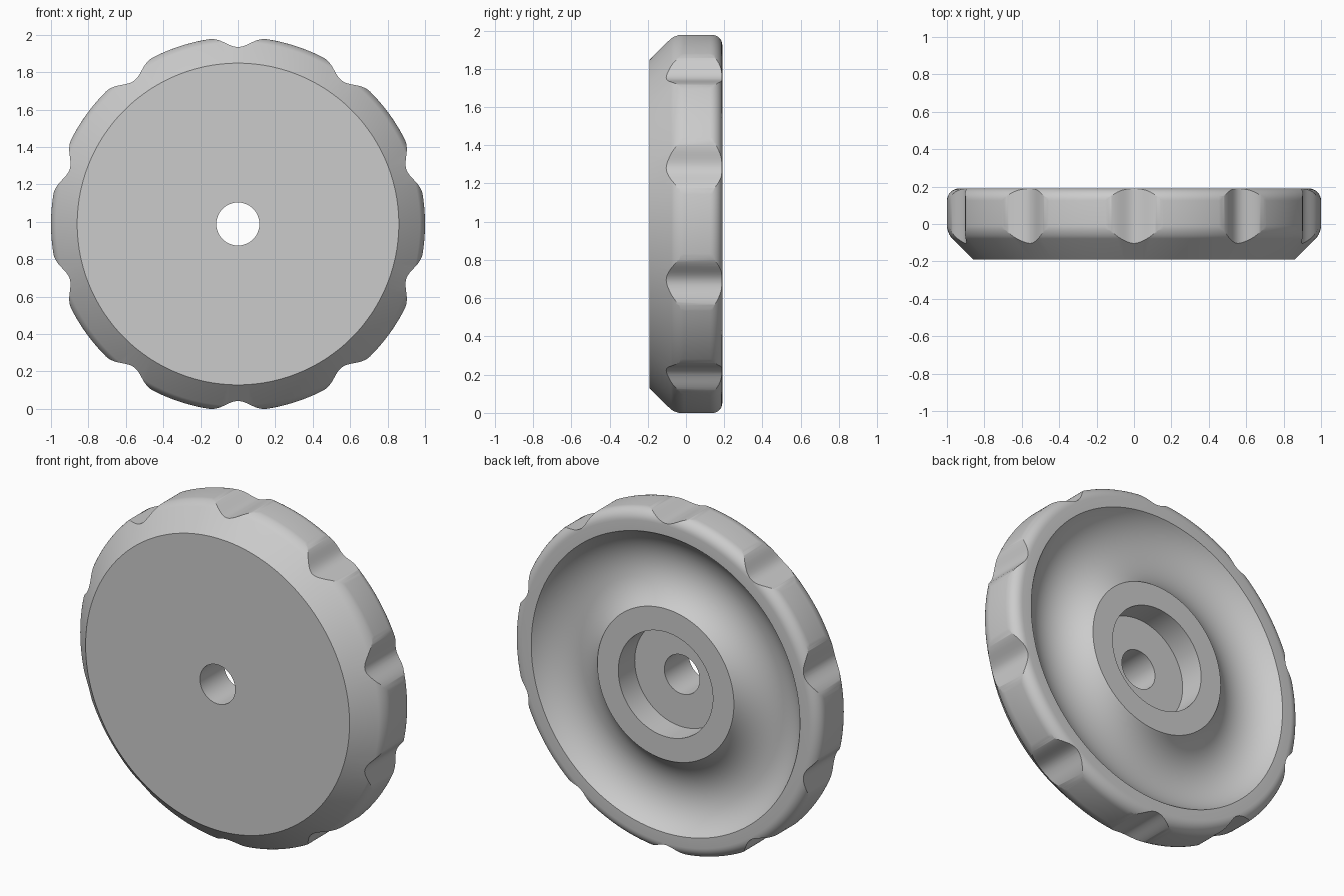
import bpy, bmesh, math
from mathutils import Vector

CENTRE_Z = 0.988
LOBES = 10
SEGMENTS = 200

if "Cube" in bpy.data.objects:
    bpy.data.objects.remove(bpy.data.objects["Cube"])

grey = bpy.data.materials.new("plain_grey")
grey.use_nodes = True
grey.diffuse_color = (0.6, 0.6, 0.6, 1)
grey.node_tree.nodes["Principled BSDF"].inputs["Base Color"].default_value = (0.6, 0.6, 0.6, 1)


def fillet(start, corner, end, n=8):
    """Rounded corner as a cubic curve."""
    a, c, d = Vector(start), Vector(corner), Vector(end)
    p, q = a.lerp(c, 0.55), d.lerp(c, 0.55)
    steps = (i / n for i in range(n + 1))
    return [a * (1 - t) ** 3 + p * 3 * t * (1 - t) ** 2 + q * 3 * t * t * (1 - t) + d * t ** 3
            for t in steps]


def hollow(outer, inner, y, depth, n=28):
    """Circular arc sunk below y, from the outer radius to the inner one."""
    half = (outer - inner) / 2
    radius = (half ** 2 + depth ** 2) / (2 * depth)
    reach = math.asin(half / radius)
    angles = (reach - 2 * reach * i / n for i in range(n + 1))
    return [((outer + inner) / 2 + radius * math.sin(a),
             y - depth + radius * (1 - math.cos(a))) for a in angles]


def make_object(name, bm):
    bmesh.ops.recalc_face_normals(bm, faces=bm.faces)
    mesh = bpy.data.meshes.new(name)
    bm.to_mesh(mesh)
    bm.free()
    mesh.materials.append(grey)
    ob = bpy.data.objects.new(name, mesh)
    ob.location.z = CENTRE_Z
    bpy.context.collection.objects.link(ob)
    return ob


def lathe(name, profile):
    """Revolve a closed (radius, y) profile about the y axis."""
    bm = bmesh.new()
    rings = []
    for i in range(SEGMENTS):
        a = math.tau * i / SEGMENTS
        rings.append([bm.verts.new((r * math.cos(a), y, r * math.sin(a))) for r, y in profile])
    for i, ring in enumerate(rings):
        after = rings[(i + 1) % SEGMENTS]
        for j in range(len(profile)):
            k = (j + 1) % len(profile)
            bm.faces.new((ring[j], ring[k], after[k], after[j]))
    return make_object(name, bm)


def scalloped_radius(a):
    """Full radius on the lobes, a soft finger notch with wide shoulders between them."""
    pitch = math.tau / LOBES
    d = abs((a - math.pi / 2 + pitch / 2) % pitch - pitch / 2)
    dip = (0.5 + 0.5 * math.cos(math.pi * min(d / 0.17, 1))) ** 1.3
    return 1.0005 - 0.054 * dip


# Wheel section: bore, front face, bevelled edge, rounded back rim, bowl, hub, recess
profile = [(0.115, -0.19), (0.86, -0.19)]
profile += fillet((0.972, -0.078), (1, -0.05), (1, -0.01))
profile += fillet((1, 0.125), (1, 0.19), (0.935, 0.19))
profile += hollow(0.875, 0.445, 0.19, 0.115)
profile += [(0.308, 0.19), (0.308, 0.037), (0.115, 0.037)]
wheel = lathe("hand_wheel", profile)

# Scalloped prism that trims the finger notches
bm = bmesh.new()
count = 600
outline = []
for i in range(count):
    a = math.tau * (i + 0.5) / count
    r = scalloped_radius(a)
    outline.append(bm.verts.new((r * math.cos(a), -0.5, r * math.sin(a))))
base = bm.faces.new(outline)
moved = bmesh.ops.extrude_face_region(bm, geom=[base])["geom"]
bmesh.ops.translate(bm, vec=(0, 1, 0),
                    verts=[v for v in moved if isinstance(v, bmesh.types.BMVert)])
trim = make_object("notch_trim", bm)
trim.hide_render = True

bpy.ops.object.select_all(action="DESELECT")
wheel.select_set(True)
bpy.context.view_layer.objects.active = wheel
cut = wheel.modifiers.new("finger_notches", "BOOLEAN")
cut.operation = "INTERSECT"
cut.solver = "EXACT"
cut.object = trim
bpy.ops.object.modifier_apply(modifier=cut.name)
bpy.data.objects.remove(trim)
bpy.ops.object.shade_smooth_by_angle(angle=math.radians(28))
